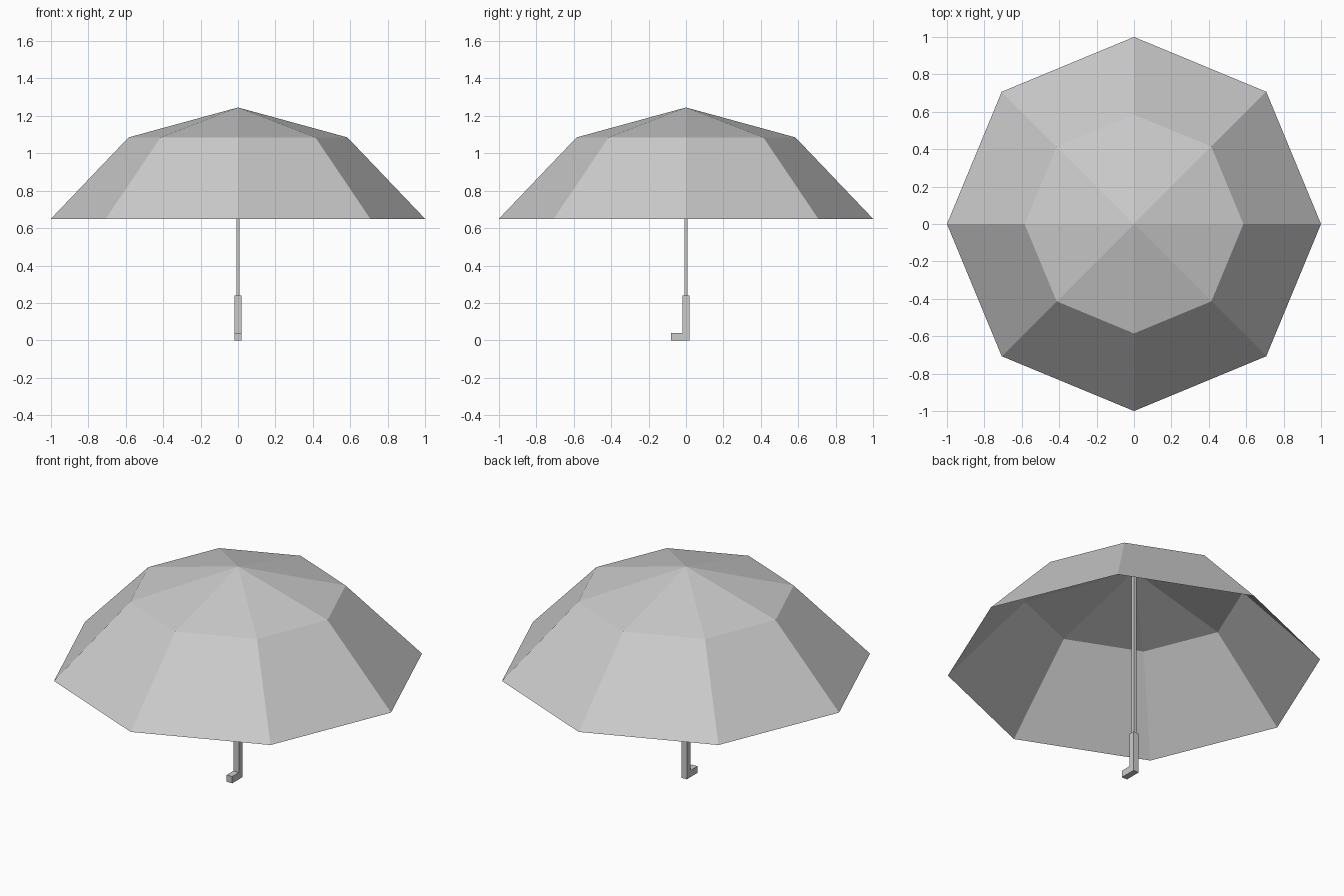
import bpy, bmesh, math

if "Cube" in bpy.data.objects:
    bpy.data.objects.remove(bpy.data.objects["Cube"])


def new_object(name, bm):
    bmesh.ops.recalc_face_normals(bm, faces=bm.faces)
    mesh = bpy.data.meshes.new(name)
    bm.to_mesh(mesh)
    bm.free()
    obj = bpy.data.objects.new(name, mesh)
    bpy.context.collection.objects.link(obj)
    return obj


# Canopy: open eight-sided sheet, steep skirt below a shallow crown
SIDES = 8
bm = bmesh.new()
rings = []
for radius, z in ((1.0, 0.65), (0.585, 1.085)):
    rings.append([bm.verts.new((radius * math.cos(i * math.tau / SIDES),
                                radius * math.sin(i * math.tau / SIDES), z))
                  for i in range(SIDES)])
apex = bm.verts.new((0, 0, 1.245))
rim, crown = rings
for i in range(SIDES):
    j = (i + 1) % SIDES
    bm.faces.new((rim[i], rim[j], crown[j], crown[i]))
    bm.faces.new((crown[i], crown[j], apex))
new_object("canopy", bm)

# Shaft: slim square rod from the handle to the crown
bpy.ops.mesh.primitive_cube_add(size=1, location=(0, 0, 0.735))
shaft = bpy.context.object
shaft.name = "shaft"
shaft.scale = (0.018, 0.018, 1.01)

# Handle: L-shaped profile (y, z) extruded across x, hook towards the front
W = 0.018
profile = [(W, 0), (W, 0.24), (-W, 0.24), (-W, 0.04), (-0.08, 0.04), (-0.08, 0)]
bm = bmesh.new()
face = bm.faces.new([bm.verts.new((-W, y, z)) for y, z in profile])
result = bmesh.ops.extrude_face_region(bm, geom=[face], use_keep_orig=True)
moved = [v for v in result["geom"] if isinstance(v, bmesh.types.BMVert)]
bmesh.ops.translate(bm, verts=moved, vec=(2 * W, 0, 0))
new_object("handle", bm)
